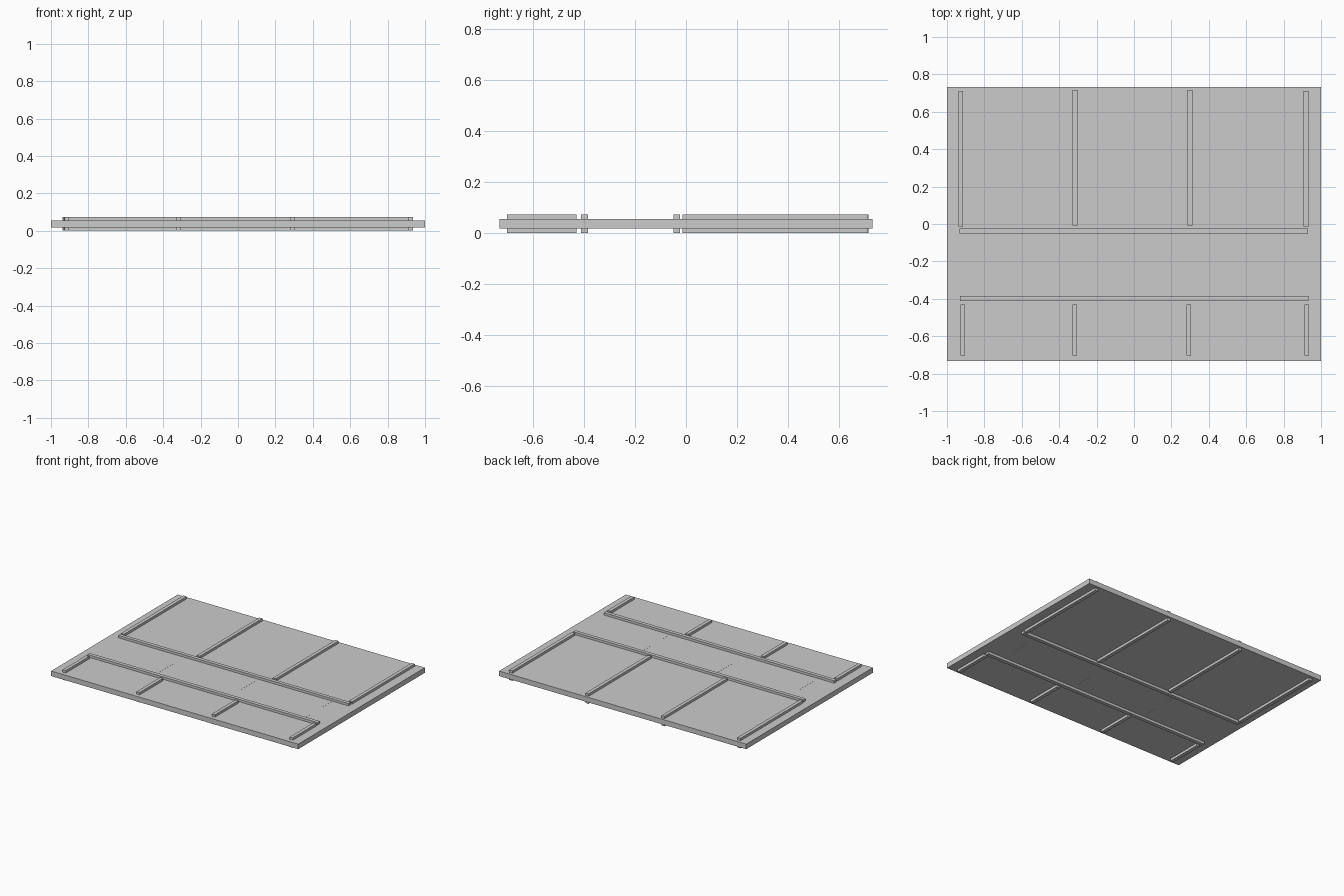
import bpy

if "Cube" in bpy.data.objects:
    bpy.data.objects.remove(bpy.data.objects["Cube"])

def box(name, x0, x1, y0, y1, z0, z1):
    bpy.ops.mesh.primitive_cube_add(size=1, location=((x0+x1)/2, (y0+y1)/2, (z0+z1)/2))
    ob = bpy.context.object
    ob.name = name
    ob.scale = (x1-x0, y1-y0, z1-z0)
    bpy.ops.object.transform_apply(location=False, rotation=False, scale=True)
    return ob

TOP, Z0, Z1 = 0.073, 0.0185, 0.0555
W = 0.0255  # batten width

# Main slab
box("panel", -1, 1, -0.732, 0.732, Z0, Z1)

# Three panes, practically flush with both faces
for i, x in enumerate((-0.6, 0, 0.6)):
    box(f"pane_{i+1}", x-0.2, x+0.2, -0.366, -0.068, Z0-0.0004, Z1+0.0004)

# Long horizontal battens, passing through the slab
box("middle_rail", -0.934, 0.929, -0.05, -0.0235, 0, TOP)
box("lower_rail", -0.93, 0.933, -0.412, -0.385, 0, TOP)

# Tall upright battens
for i, (x, y0, y1) in enumerate(((-0.926, -0.013, 0.711), (-0.316, -0.008, 0.716),
                                 (0.299, -0.008, 0.716), (0.92, -0.013, 0.711))):
    box(f"upper_batten_{i+1}", x-W/2, x+W/2, y0, y1, 0, TOP)

# Short upright battens
for i, x in enumerate((-0.915, -0.317, 0.293, 0.923)):
    box(f"lower_batten_{i+1}", x-W/2, x+W/2, -0.702, -0.43, 0, TOP)
